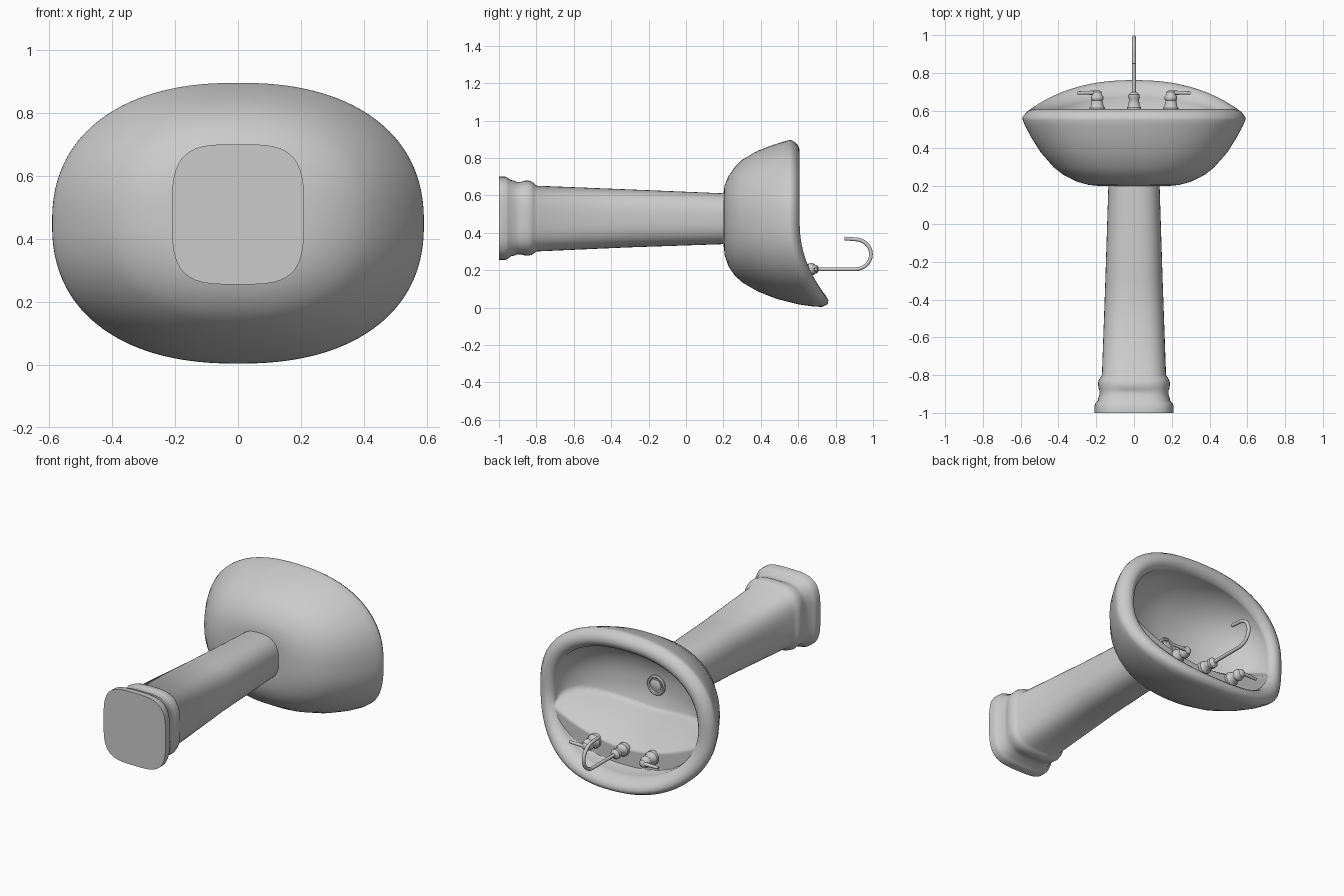
import bpy, bmesh, math
from mathutils import Vector

if "Cube" in bpy.data.objects:
    bpy.data.objects.remove(bpy.data.objects["Cube"])


def finish(bm, name, angle=40):
    bmesh.ops.remove_doubles(bm, verts=bm.verts, dist=1e-5)
    bmesh.ops.recalc_face_normals(bm, faces=bm.faces)
    me = bpy.data.meshes.new(name)
    bm.to_mesh(me)
    bm.free()
    ob = bpy.data.objects.new(name, me)
    bpy.context.collection.objects.link(ob)
    bpy.ops.object.select_all(action='DESELECT')
    ob.select_set(True)
    bpy.context.view_layer.objects.active = ob
    bpy.ops.object.shade_smooth_by_angle(angle=math.radians(angle))
    return ob


def loft(name, rings, angle=40):
    """Skin a list of equal-length point rings and cap both ends."""
    bm = bmesh.new()
    vs = [[bm.verts.new(p) for p in r] for r in rings]
    n = len(vs[0])
    for a, b in zip(vs, vs[1:]):
        for i in range(n):
            j = (i + 1) % n
            bm.faces.new((a[i], a[j], b[j], b[i]))
    bm.faces.new(vs[0])
    bm.faces.new(vs[-1])
    return finish(bm, name, angle)


def oval(y, hx, z0, z1, e, n):
    """Superellipse ring lying across the y axis."""
    pts = []
    for i in range(n):
        t = 2 * math.pi * (i + 0.5) / n
        c, s = math.cos(t), math.sin(t)
        pts.append(Vector((hx * math.copysign(abs(c) ** (2 / e), c), y,
                           (z0 + z1) / 2 + (z1 - z0) / 2 * math.copysign(abs(s) ** (2 / e), s))))
    return pts


def turned(name, x, z, prof, n=24):
    """Lathe (y, radius) pairs around an axis parallel to y."""
    rings = [[p + Vector((x, 0, 0)) for p in oval(y, r, z - r, z + r, 2, n)] for y, r in prof]
    return loft(name, rings)


def tube(name, pts, r, tip=1.0):
    cu = bpy.data.curves.new(name, 'CURVE')
    cu.dimensions = '3D'
    cu.bevel_depth, cu.bevel_resolution, cu.use_fill_caps = r, 3, True
    sp = cu.splines.new('POLY')
    sp.points.add(len(pts) - 1)
    for i, (q, p) in enumerate(zip(sp.points, pts)):
        q.co = (*p, 1)
        q.radius = 1 + (tip - 1) * i / (len(pts) - 1)
    sp.use_smooth = True
    ob = bpy.data.objects.new(name, cu)
    bpy.context.collection.objects.link(ob)
    return ob


# Basin: outer shell, rolled rim and inner bowl as one skin
def lift(p, w):
    """Sweep the rim up towards the wall side."""
    p.y += w * 0.2 * (max(0, 0.45 - p.z) / 0.45) ** 2.1
    return p


def deck(p):
    """Raise the back of the bowl to a tap ledge with a rolled front."""
    s = max(0, p.z - 0.21 - 0.13 * (p.x / 0.48) ** 2)
    p.y = max(p.y, 0.6 - 1.2 * s - 8 * s * s)
    return p


N = 128
# (y, half width, z low, z high, lift weight)
shell = [(.2, .17, .34, .61, 0), (.207, .24, .28, .655, 0), (.225, .305, .225, .70, 0),
         (.26, .375, .172, .75, 0), (.30, .425, .135, .79, 0), (.38, .495, .085, .837, .05),
         (.46, .545, .045, .868, .18), (.52, .577, .017, .887, .45), (.55, .589, .005, .895, .7),
         (.565, .59, .004, .895, .83), (.588, .573, .018, .88, .92), (.602, .553, .04, .863, .97),
         (.608, .532, .062, .842, .96), (.604, .51, .08, .82, .93), (.59, .495, .092, .805, .9)]
rings = [[lift(p, w) for p in oval(y, hx, z0, z1, 2.3, N)] for y, hx, z0, z1, w in shell]
for k in range(61):
    u = k / 60 * 1.47
    c, s = math.cos(u), math.sin(u)
    zc = .445 + .05 * (1 - c)
    ring = oval(.575 - .295 * s, .487 * c, zc - .347 * c, zc + .347 * c, 2.3, N)
    rings.append([deck(lift(p, .88 * c)) for p in ring])
loft("basin", rings, 55)

# Pedestal: tapered column with moulded foot
foot = [(-1, .21, .255, .70), (-.965, .21, .255, .70), (-.95, .205, .262, .692), (-.935, .192, .275, .682),
        (-.915, .188, .278, .678), (-.905, .183, .285, .672), (-.88, .184, .284, .673), (-.87, .188, .28, .678),
        (-.845, .191, .277, .68), (-.825, .187, .282, .674), (-.812, .178, .29, .665), (-.8, .17, .30, .652),
        (-.3, .152, .322, .632), (.23, .135, .34, .61)]
loft("pedestal", [oval(*f, 3.6 if f[0] < -.87 else 3.2 if f[0] < -.7 else 2.6, 48) for f in foot], 55)

# Drain ring and plug
turned("drain_ring", 0, .475, [(.27, .06), (.29, .06), (.296, .054), (.294, .045), (.286, .042)], 32)
turned("drain_plug", 0, .475, [(.27, .034), (.292, .034), (.296, .028)], 32)

# Spout
Z = .205
turned("spout_base", 0, Z, [(.59, .038), (.618, .038), (.625, .031), (.66, .026), (.668, .031),
                            (.685, .03), (.693, .02), (.7, .011)])
arc = [(0, .905 + .084 * math.sin(a), .285 - .08 * math.cos(a))
       for a in [math.pi * i / 16 for i in range(17)]]
tube("spout", [(0, .66, Z), (0, .8, Z)] + arc + [(0, .87, .368), (0, .848, .369)], .0105)

# Tap handles, mirrored left and right
for side, sx in (("left", -1), ("right", 1)):
    x = .195 * sx
    turned(side + "_tap_base", x, Z, [(.59, .041), (.615, .041), (.622, .034), (.655, .029), (.662, .034),
                                      (.675, .033), (.684, .025), (.7, .022), (.708, .012)])
    tube(side + "_tap_lever", [(x, .694, Z), (x + .05 * sx, .695, Z), (x + .105 * sx, .694, Z)], .012, .7)
